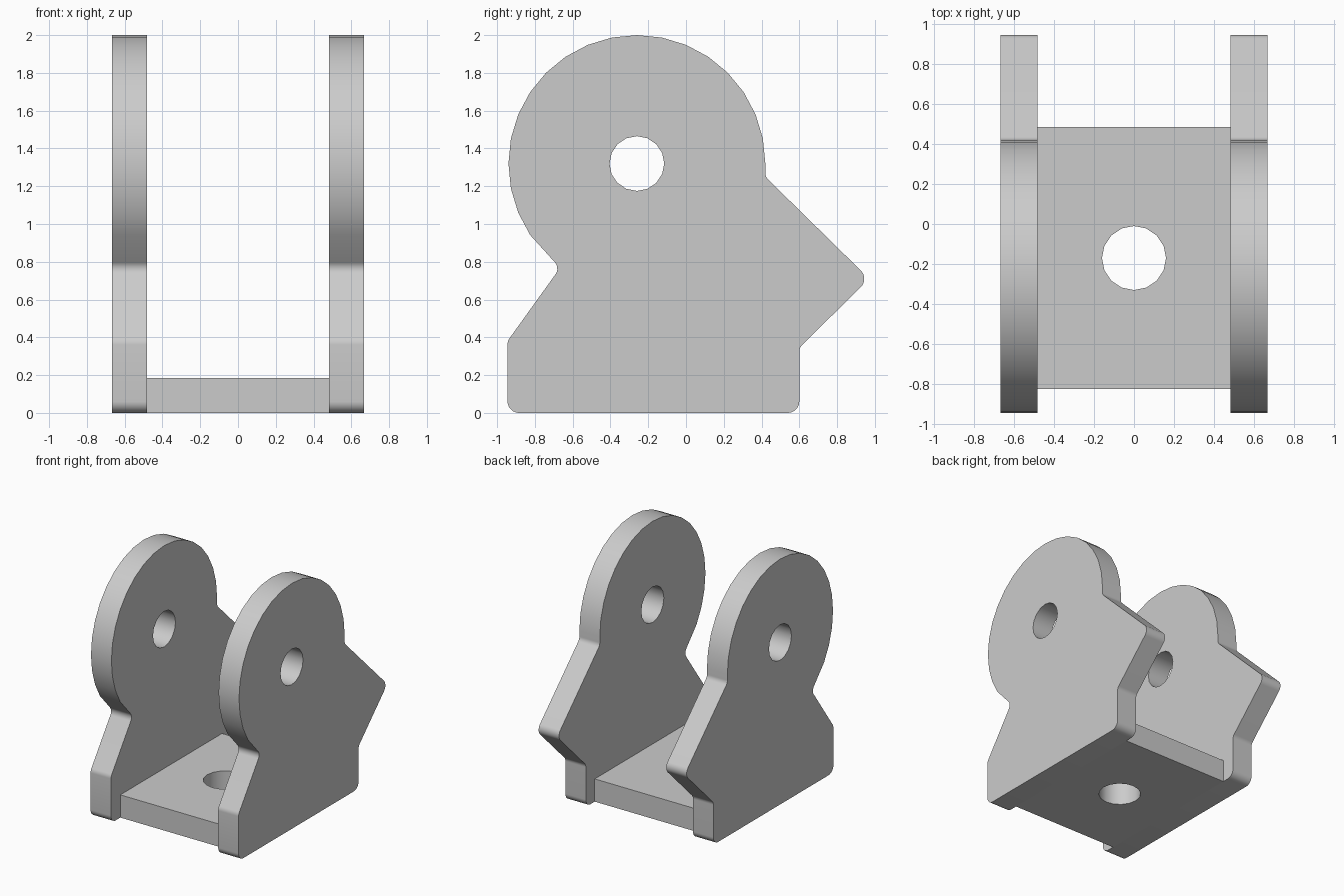
import bpy, bmesh, math
from mathutils import Vector, Matrix

cube = bpy.data.objects.get("Cube")
if cube:
    bpy.data.objects.remove(cube, do_unlink=True)

grey = bpy.data.materials.new("plain grey")
grey.use_nodes = True
colour = (0.6, 0.6, 0.6, 1)
grey.diffuse_color = colour
grey.node_tree.nodes["Principled BSDF"].inputs["Base Color"].default_value = colour


def arc(centre, radius, start, end, steps):
    """Points along an arc, angles in degrees."""
    angles = [math.radians(start + (end - start) * i / steps) for i in range(steps + 1)]
    return [Vector((centre[0] + radius * math.cos(a), centre[1] + radius * math.sin(a))) for a in angles]


def circle(centre, radius, sides):
    return arc(centre, radius, 0, 360, sides)[:-1]


def fillet(before, corner, after, radius, steps=5):
    """Replace a corner with a round tangent to both sides."""
    c = Vector(corner)
    a, b = (Vector(before) - c).normalized(), (Vector(after) - c).normalized()
    half = math.acos(a.dot(b)) / 2
    centre = c + (a + b).normalized() * (radius / math.sin(half))
    reach = radius / math.tan(half)
    p, q = c + a * reach - centre, c + b * reach - centre
    return [centre + p.lerp(q, i / steps).normalized() * radius for i in range(steps + 1)]


def plate(name, loops, thickness, matrix):
    """Extrude an outline with holes into a solid plate."""
    bm = bmesh.new()
    for loop in loops:
        verts = [bm.verts.new((p.x, p.y, 0)) for p in loop]
        for i, v in enumerate(verts):
            bm.edges.new((verts[i - 1], v))
    bmesh.ops.triangle_fill(bm, edges=bm.edges[:], use_beauty=True)
    region = bmesh.ops.extrude_face_region(bm, geom=bm.faces[:])
    moved = [g for g in region["geom"] if isinstance(g, bmesh.types.BMVert)]
    bmesh.ops.translate(bm, verts=moved, vec=(0, 0, thickness))
    bmesh.ops.transform(bm, matrix=matrix, verts=bm.verts[:])
    bmesh.ops.recalc_face_normals(bm, faces=bm.faces[:])
    mesh = bpy.data.meshes.new(name)
    bm.to_mesh(mesh)
    bm.free()
    mesh.materials.append(grey)
    obj = bpy.data.objects.new(name, mesh)
    bpy.context.collection.objects.link(obj)
    bpy.ops.object.select_all(action="DESELECT")
    obj.select_set(True)
    bpy.context.view_layer.objects.active = obj
    bpy.ops.object.shade_smooth_by_angle(angle=math.radians(30))


# Side profile: round head, pinched waist and pointed rear spur
pivot = (-0.26, 1.32)
head = arc(pivot, 0.68, 0, 213.75, 19)
corners = [
    ((-0.667, 0.767), 0.05), ((-0.945, 0.38), 0.06),
    ((-0.945, 0), 0.06), ((0.6, 0), 0.06),
    ((0.6, 0.345), 0.05), ((0.97, 0.71), 0.06), ((0.42, 1.25), 0.05),
]
path = [head[-1]] + [c for c, r in corners] + [head[0]]
outline = list(head)
for i, (corner, radius) in enumerate(corners):
    outline += fillet(path[i], corner, path[i + 2], radius)

# Stand each profile upright on its own side
upright = Matrix(((0, 0, 1, 0), (1, 0, 0, 0), (0, 1, 0, 0), (0, 0, 0, 1)))
for name, x in (("left_side_plate", 0.483), ("right_side_plate", -0.667)):
    plate(name, [outline, circle(pivot, 0.145, 16)], 0.184,
          Matrix.Translation((x, 0, 0)) @ upright)

# Floor plate with its bolt hole
floor = [Vector(p) for p in ((-0.483, -0.825), (0.483, -0.825), (0.483, 0.485), (-0.483, 0.485))]
plate("floor_plate", [floor, circle((0, -0.17), 0.16, 16)], 0.185, Matrix())
